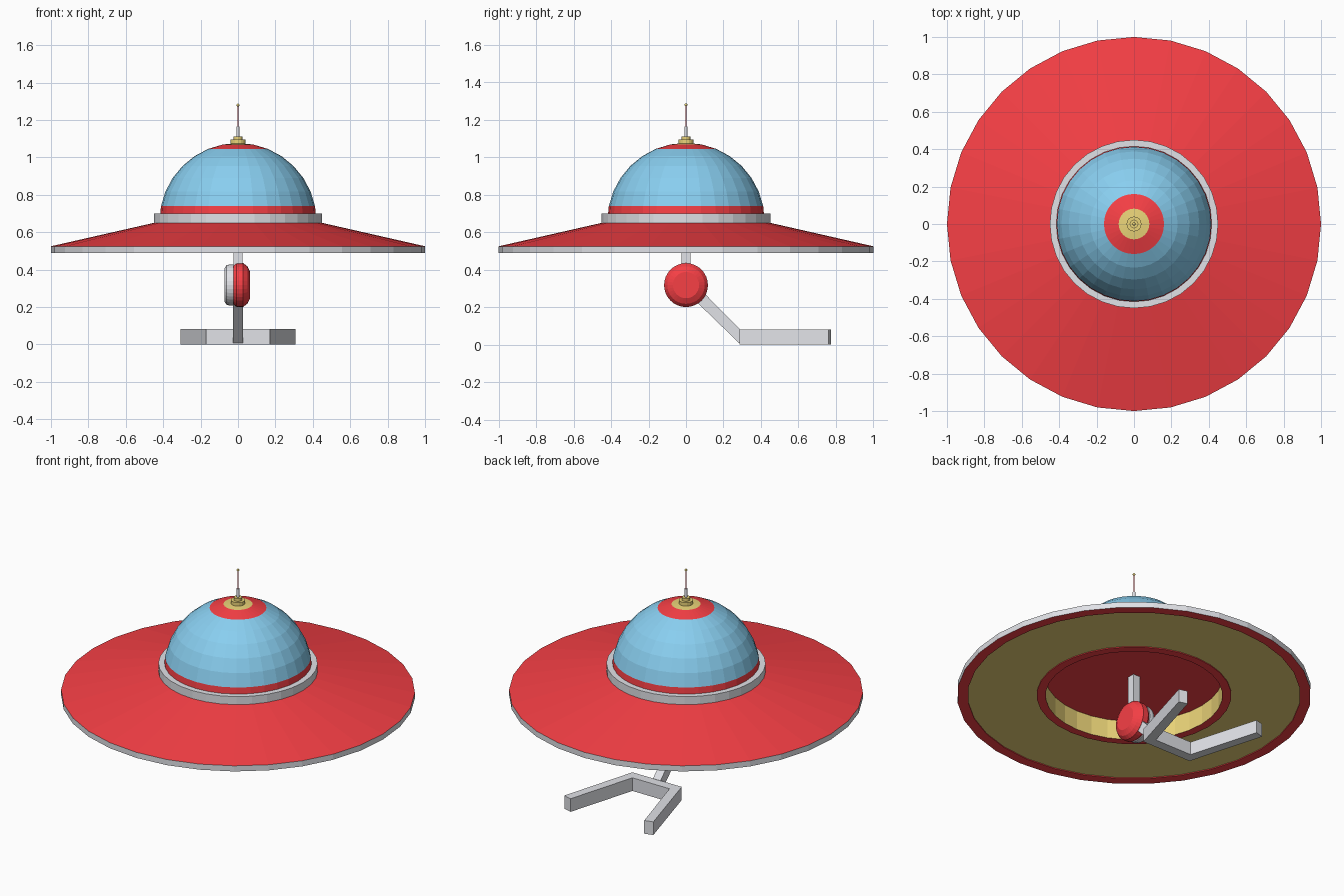
import bpy, bmesh
from math import sin, cos, pi
from mathutils import Matrix

if "Cube" in bpy.data.objects:
    bpy.data.objects.remove(bpy.data.objects["Cube"])


def make_mat(name, rgb):
    m = bpy.data.materials.new(name)
    m.diffuse_color = (*rgb, 1)
    m.use_nodes = True
    m.node_tree.nodes["Principled BSDF"].inputs["Base Color"].default_value = m.diffuse_color
    return m


RED = make_mat("red", (0.93, 0.05, 0.06))
BLUE = make_mat("blue", (0.25, 0.62, 0.87))
GOLD = make_mat("gold", (0.83, 0.66, 0.19))
GREY = make_mat("grey", (0.75, 0.76, 0.80))
DARK_GOLD = GOLD


def finish(name, bm, mats):
    bmesh.ops.remove_doubles(bm, verts=bm.verts, dist=1e-5)
    bmesh.ops.recalc_face_normals(bm, faces=bm.faces)
    me = bpy.data.meshes.new(name)
    bm.to_mesh(me)
    bm.free()
    for m in mats:
        me.materials.append(m)
    ob = bpy.data.objects.new(name, me)
    bpy.context.collection.objects.link(ob)
    return ob


def lathe(name, profile, colours, sides=32, matrix=None):
    """Revolve (r, z) points round z; colours is one material or one per band."""
    if not isinstance(colours, list):
        colours = [colours] * (len(profile) - 1)
    mats = list(dict.fromkeys(colours))
    bm = bmesh.new()
    rings = []
    for r, z in profile:
        n = sides if r > 0 else 1
        rings.append([bm.verts.new((r * cos(2 * pi * i / sides),
                                    r * sin(2 * pi * i / sides), z)) for i in range(n)])
    for a, b, col in zip(rings, rings[1:], colours):
        for i in range(sides):
            j = (i + 1) % sides
            quad = [a[i % len(a)], a[j % len(a)], b[j % len(b)], b[i % len(b)]]
            f = bm.faces.new(list(dict.fromkeys(quad)))
            f.material_index = mats.index(col)
    if matrix:
        bm.transform(matrix)
    return finish(name, bm, mats)


def prism(name, points, offset, mat):
    """Extrude a flat 3D outline along an offset vector."""
    bm = bmesh.new()
    face = bm.faces.new([bm.verts.new(p) for p in points])
    ext = bmesh.ops.extrude_face_region(bm, geom=[face], use_keep_orig=True)
    moved = [g for g in ext["geom"] if isinstance(g, bmesh.types.BMVert)]
    bmesh.ops.translate(bm, vec=offset, verts=moved)
    return finish(name, bm, [mat])


# Saucer: recessed underside, grey rim, sloping top and collar
lathe("saucer_hull",
      [(0, .61), (.5, .61), (.5, .49), (.55, .49), (.55, .495), (.94, .495), (.94, .49),
       (1, .49), (1, .525), (.45, .65), (.45, .70), (.40, .70)],
      [RED, GOLD, RED, RED, DARK_GOLD, RED, RED, GREY, RED, GREY, GREY])

# Dome: red base band, blue glass, red and gold caps
DOME_R, DOME_Z = .42, .657
arc = [(DOME_R * cos(i * pi / 16), DOME_Z + DOME_R * sin(i * pi / 16)) for i in range(8)]
lathe("dome", arc + [(0, DOME_Z + DOME_R)], [RED] + [BLUE] * 5 + [RED, GOLD])

# Antenna
lathe("antenna_base", [(0, 1.07), (.04, 1.07), (.04, 1.095), (.023, 1.095),
                       (.023, 1.112), (0, 1.112)], GOLD, 16)
lathe("antenna_socket", [(0, 1.11), (.008, 1.11), (.008, 1.165), (0, 1.165)], GREY, 12)
lathe("antenna_rod", [(0, 1.16), (.003, 1.16), (.003, 1.28), (0, 1.28)], RED, 8)
lathe("antenna_tip", [(.008 * sin(i * pi / 6) if 0 < i < 6 else 0, 1.28 - .008 * cos(i * pi / 6))
                      for i in range(7)], GOLD, 12)

# Stem hanging from the recess
prism("arm_stem", [(-.025, -.025, .40), (.025, -.025, .40), (.025, .025, .40), (-.025, .025, .40)],
      (0, 0, .21), GREY)

# Joint: rounded red disc with a grey side plate, turned about the x axis
joint = Matrix.Translation((0, 0, .318)) @ Matrix.Rotation(pi / 2, 4, 'Y')
lathe("joint_disc", [(0, -.045), (.07, -.045), (.10, -.030), (.117, -.008), (.117, .028),
                     (.10, .05), (.07, .065), (0, .065)], RED, 32, joint)
lathe("joint_plate", [(0, -.072), (.09, -.072), (.105, -.062), (.11, -.045), (.11, -.025),
                      (0, -.025)], GREY, 32, joint)

# Sloping forearm
prism("forearm", [(-.026, .06, .225), (-.026, .10, .272), (-.026, .288, .083), (-.026, .288, .004)],
      (.052, 0, 0), GREY)

# Claw: cross bar with two spreading prongs
half = [(.17, .285), (.307, .76), (.254, .775), (.128, .345)]
outline = half + [(-x, y) for x, y in reversed(half)]
prism("claw", [(x, y, 0) for x, y in outline], (0, 0, .082), GREY)
